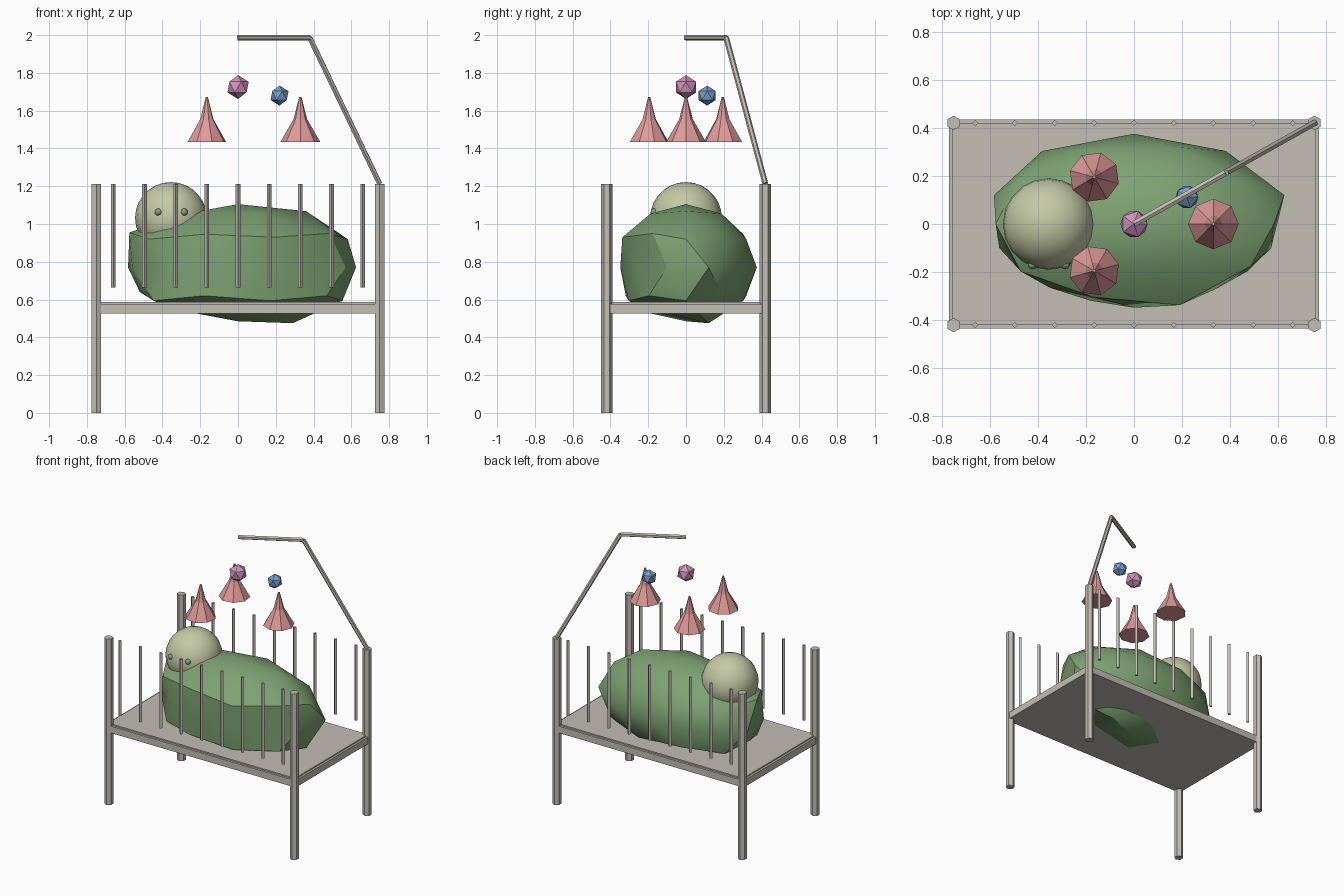
import bpy, bmesh, math
from mathutils import Vector, Matrix

if "Cube" in bpy.data.objects:
    bpy.data.objects.remove(bpy.data.objects["Cube"])


def material(name, rgb):
    def lin(c):
        c /= 255
        return c / 12.92 if c < 0.04045 else ((c + 0.055) / 1.055) ** 2.4
    m = bpy.data.materials.new(name)
    m.diffuse_color = (*[lin(c) for c in rgb], 1)
    m.use_nodes = True
    m.node_tree.nodes["Principled BSDF"].inputs["Base Color"].default_value = m.diffuse_color
    return m


WOOD = material("pale wood", (195, 190, 180))
GREEN = material("blanket green", (126, 163, 115))
SKIN = material("pale skin", (196, 201, 165))
CORAL = material("coral pink", (224, 155, 153))
PINK = material("mauve pink", (208, 148, 188))
BLUE = material("soft blue", (122, 160, 205))


def finish(name, bm, mat, smooth=None):
    bmesh.ops.recalc_face_normals(bm, faces=bm.faces[:])
    me = bpy.data.meshes.new(name)
    bm.to_mesh(me)
    bm.free()
    me.materials.append(mat)
    ob = bpy.data.objects.new(name, me)
    bpy.context.collection.objects.link(ob)
    if smooth:
        bpy.ops.object.select_all(action='DESELECT')
        ob.select_set(True)
        bpy.context.view_layer.objects.active = ob
        bpy.ops.object.shade_smooth_by_angle(angle=math.radians(smooth))
    return ob


def rod(name, a, b, r, sides, mat):
    a, b = Vector(a), Vector(b)
    d = b - a
    rot = Matrix() if abs(d.normalized().z) > 0.999 else d.to_track_quat('Z', 'Y').to_matrix().to_4x4()
    bm = bmesh.new()
    bmesh.ops.create_cone(bm, cap_ends=True, segments=sides, radius1=r, radius2=r,
                          depth=d.length, matrix=Matrix.Translation((a + b) / 2) @ rot)
    return finish(name, bm, mat)


def box(name, sx, sy, z0, z1, mat):
    bm = bmesh.new()
    bmesh.ops.create_cube(bm, size=1, matrix=Matrix.Translation((0, 0, (z0 + z1) / 2))
                          @ Matrix.Diagonal((sx, sy, z1 - z0, 1)))
    return finish(name, bm, mat)


def ico(name, c, r, sub, mat, smooth=None):
    bm = bmesh.new()
    bmesh.ops.create_icosphere(bm, subdivisions=sub, radius=r, matrix=Matrix.Translation(c))
    return finish(name, bm, mat, smooth)


# bed platform
box("bed_frame", 1.54, 0.87, 0.527, 0.577, WOOD)
box("bed_board", 1.51, 0.84, 0.575, 0.586, WOOD)

# corner posts and side bars
for sx in (-1, 1):
    for sy in (-1, 1):
        rod("corner_post", (sx * 0.75, sy * 0.42, 0), (sx * 0.75, sy * 0.42, 1.213), 0.03, 6, WOOD)
for sy in (-1, 1):
    for i in range(-4, 5):
        rod("side_bar", (i * 0.165, sy * 0.42, 0.665), (i * 0.165, sy * 0.42, 1.213), 0.0125, 4, WOOD)

# bent arm over the bed
elbow = (0.38, 0.213, 1.986)
rod("arm_upright", (0.75, 0.42, 1.213), elbow, 0.015, 6, WOOD)
rod("arm_top", elbow, (0, 0, 1.986), 0.015, 6, WOOD)

# lumpy blanket: stretched ball with some corners nudged
bm = bmesh.new()
bmesh.ops.create_icosphere(bm, subdivisions=2, radius=1, matrix=Matrix.Translation((0, 0, 0.77))
                           @ Matrix.Diagonal((0.65, 0.375, 0.335, 1)))
nudges = [  # old corner, new corner
    ((-0.553, 0, 0.946), (-0.575, 0, 0.955)),
    ((-0.618, 0.116, 0.77), (-0.582, 0.12, 0.77)),
    ((-0.618, -0.116, 0.77), (-0.56, -0.10, 0.77)),
    ((-0.58, 0, 0.62), (-0.52, 0, 0.64)),
    ((-0.382, -0.303, 0.77), (-0.35, -0.265, 0.77)),
    ((0, -0.375, 0.77), (0, -0.348, 0.77)),
    ((0.382, -0.303, 0.77), (0.34, -0.27, 0.77)),
    ((0.618, -0.116, 0.77), (0.57, -0.10, 0.77)),
    ((0.618, 0.116, 0.77), (0.625, 0.12, 0.77)),
    ((0.18, -0.319, 0.92), (0.19, -0.337, 0.93)),
    ((0.447, -0.188, 0.946), (0.485, -0.175, 0.95)),
    ((0.342, 0, 1.055), (0.36, 0, 1.068)),
    ((0, 0, 0.435), (0, 0, 0.485)),
    ((0.277, 0.116, 0.485), (0.29, 0.12, 0.475)),
    ((0.277, -0.116, 0.485), (0.27, -0.11, 0.53)),
    ((-0.106, 0.188, 0.485), (-0.10, 0.18, 0.545)),
    ((-0.106, -0.188, 0.485), (-0.10, -0.18, 0.525)),
    ((-0.342, 0, 0.485), (-0.32, 0, 0.545)),
]
bm.verts.ensure_lookup_table()
start = [v.co.copy() for v in bm.verts]
for old, new in nudges:
    k = min(range(len(start)), key=lambda j: (start[j] - Vector(old)).length)
    bm.verts[k].co = new
finish("blanket", bm, GREEN, 30)

# head and eyes
bm = bmesh.new()
bmesh.ops.create_uvsphere(bm, u_segments=20, v_segments=14, radius=0.19,
                          matrix=Matrix.Translation((-0.355, 0, 1.032)))
finish("head", bm, SKIN, 40)
for x in (-0.422, -0.286):
    ico("eye", (x, -0.168, 1.063), 0.02, 2, GREEN, 40)

# hanging cones with a flared eight-sided profile
profile = [(0.105, 1.435), (0.036, 1.555), (0.006, 1.672)]
for k in range(3):
    a = k * math.tau / 3
    cx, cy = 0.33 * math.cos(a), 0.225 * math.sin(a)
    bm = bmesh.new()
    rings = [[bm.verts.new((cx + r * math.cos(a + j * math.tau / 8),
                            cy + r * math.sin(a + j * math.tau / 8), z)) for j in range(8)]
             for r, z in profile]
    for lo, hi in zip(rings, rings[1:]):
        for j in range(8):
            bm.faces.new((lo[j], lo[(j + 1) % 8], hi[(j + 1) % 8], hi[j]))
    bm.faces.new(rings[0])
    bm.faces.new(rings[-1])
    finish("hanging_cone", bm, CORAL)

# hanging balls
ico("pink_ball", (0, 0, 1.725), 0.063, 1, PINK)
ico("blue_ball", (0.22, 0.112, 1.68), 0.053, 1, BLUE)
